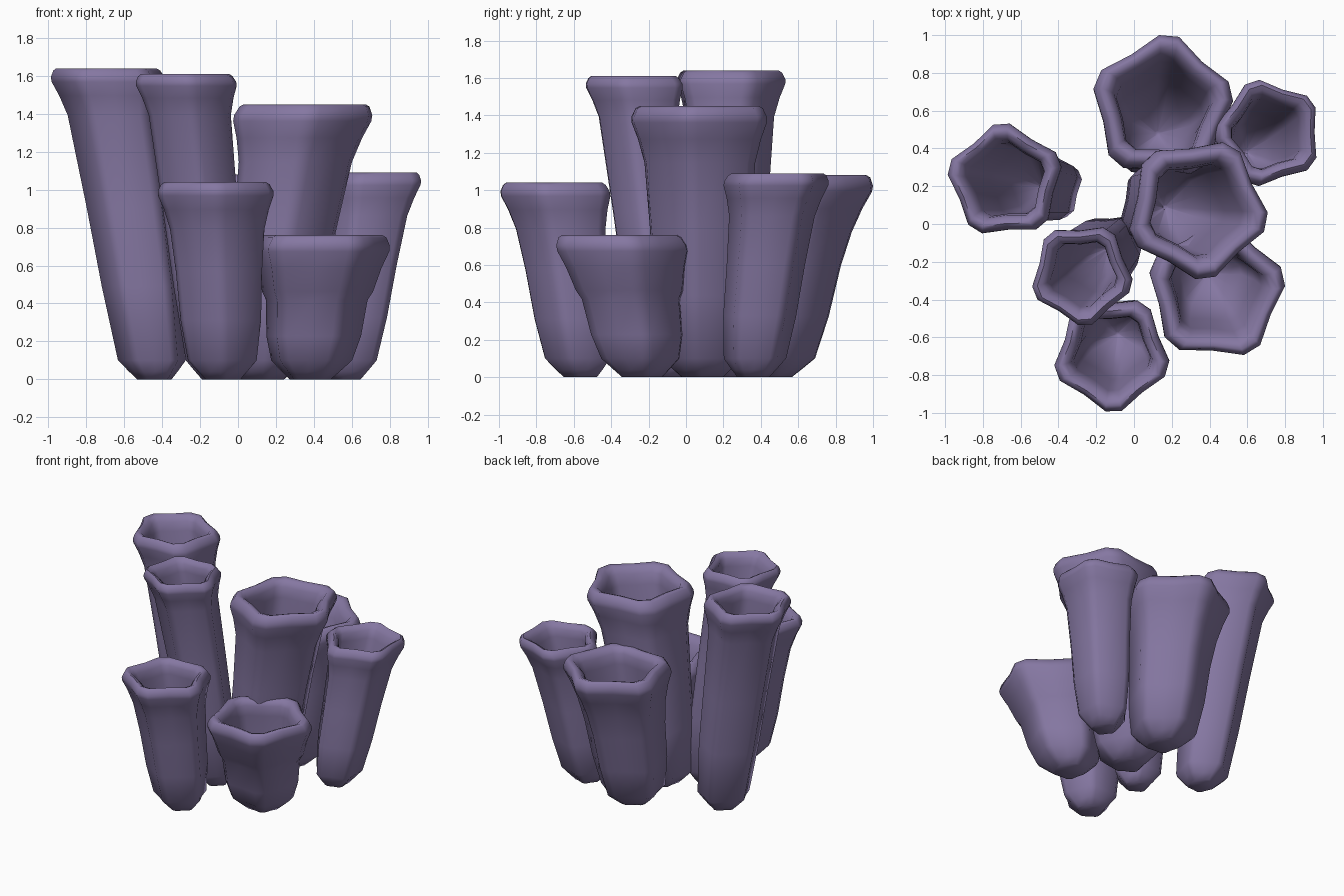
import bpy, bmesh, math, random
from mathutils import Vector

random.seed(4)
cube = bpy.data.objects.get("Cube")
if cube:
    bpy.data.objects.remove(cube, do_unlink=True)

purple = bpy.data.materials.new("dusty_purple")
purple.use_nodes = True
colour = (0.235, 0.185, 0.36, 1)
purple.diffuse_color = colour
bsdf = next(n for n in purple.node_tree.nodes if n.type == 'BSDF_PRINCIPLED')
bsdf.inputs["Base Color"].default_value = colour
bsdf.inputs["Roughness"].default_value = 0.8


def section(centre, radius, turn, z, wobble):
    """Pentagon ring with blunt corners and a point at the middle of each side."""
    points = []
    for k in range(5):
        for step, scale in ((-8, 1), (8, 1), (36, 0.85)):
            a = math.radians(turn + 72 * k + step)
            r = radius * scale * (1 + wobble[k])
            points.append((centre.x + r * math.cos(a), centre.y + r * math.sin(a), z))
    return points


def tube(name, base, top, height, radius, turn):
    base, top = Vector(base), Vector(top)
    s = radius / 0.3
    # (height, share of the rim radius): up the outside, over the lip, down the inside
    profile = [
        (0, 0.30), (0.04, 0.42), (0.1, 0.59), (height * 0.3, 0.69),
        (height * 0.55, 0.74), (height - 0.24 * s, 0.81), (height - 0.14 * s, 0.90),
        (height - 0.07 * s, 0.99), (height - 0.045 * s, 0.99), (height - 0.012, 0.93),
        (height, 0.87), (height - 0.012, 0.78), (height - 0.04 * s, 0.70),
        (height - 0.1 * s, 0.66), (height * 0.6, 0.60), (height * 0.35, 0.46),
        (height * 0.2, 0.04),
    ]
    wobble = [random.uniform(-0.015, 0.015) for _ in range(5)]
    bm = bmesh.new()
    rings = []
    for z, share in profile:
        centre = base.lerp(top, (z / height) ** 1.1)
        rings.append([bm.verts.new(p) for p in section(centre, radius * share, turn, z, wobble)])
    count = len(rings[0])
    for low, high in zip(rings, rings[1:]):
        for i in range(count):
            j = (i + 1) % count
            bm.faces.new((low[i], low[j], high[j], high[i]))
    bm.faces.new(list(reversed(rings[0])))
    bm.faces.new(rings[-1])
    mesh = bpy.data.meshes.new(name)
    bm.to_mesh(mesh)
    bm.free()
    mesh.materials.append(purple)
    obj = bpy.data.objects.new(name, mesh)
    bpy.context.collection.objects.link(obj)
    bpy.ops.object.select_all(action='DESELECT')
    obj.select_set(True)
    bpy.context.view_layer.objects.active = obj
    bpy.ops.object.shade_smooth_by_angle(angle=math.radians(60))


# Cluster of leaning tubes: base, rim centre, height, rim radius, corner direction
tube("tall_right_tube", (-0.44, 0.19), (-0.69, 0.23), 1.64, 0.31, 22)
tube("tall_front_tube", (-0.11, -0.10), (-0.28, -0.27), 1.61, 0.272, 58)
tube("centre_tube", (0.13, 0.09), (0.345, 0.08), 1.45, 0.38, 61)
tube("back_tube", (0.12, 0.45), (0.155, 0.63), 1.08, 0.38, 85)
tube("left_tube", (0.57, 0.36), (0.72, 0.49), 1.09, 0.285, 36)
tube("short_front_tube", (0.38, -0.24), (0.445, -0.37), 0.76, 0.37, 13)
tube("front_tube", (-0.08, -0.56), (-0.12, -0.69), 1.04, 0.31, 56)
